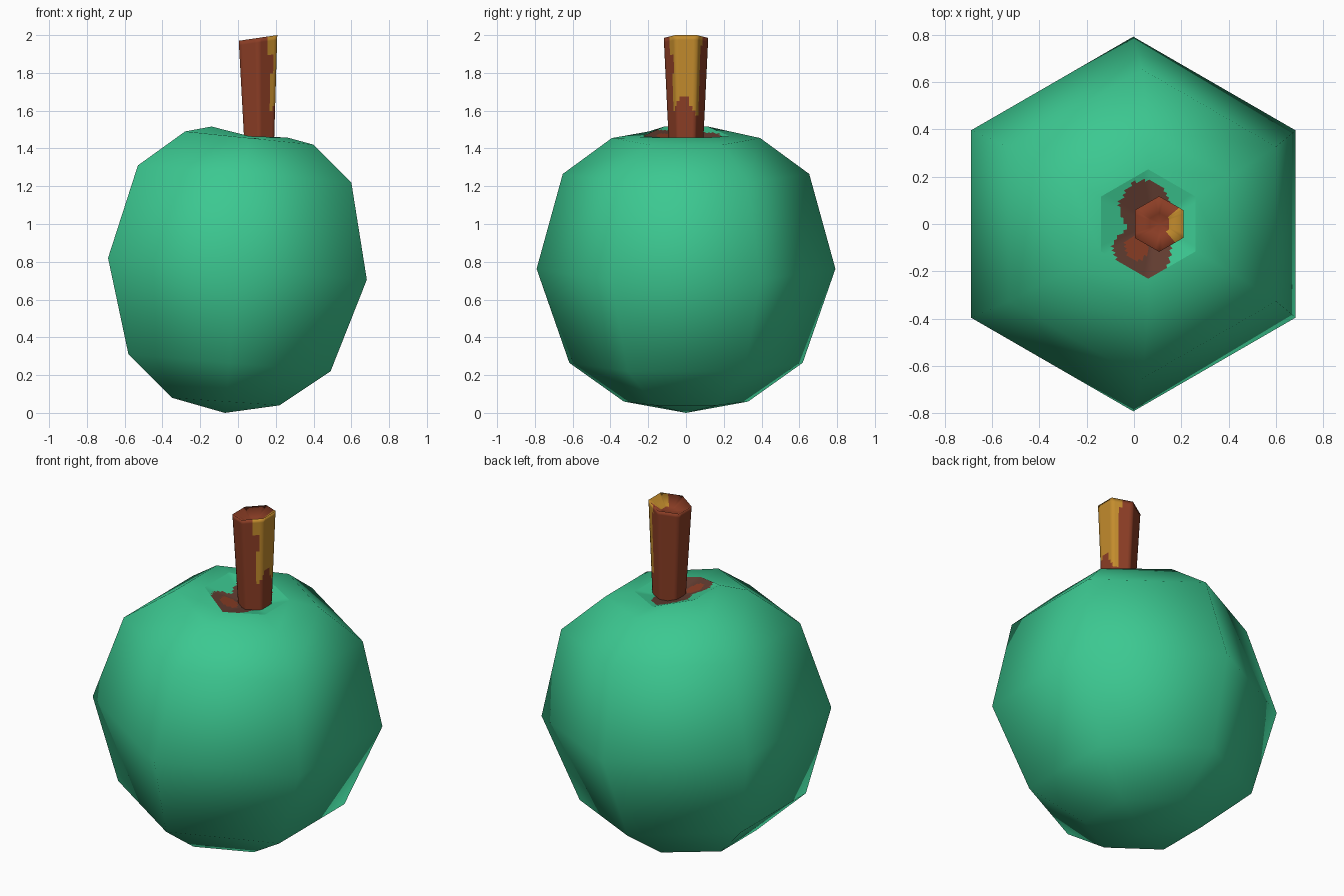
import bpy, bmesh, math
from mathutils import Vector

if "Cube" in bpy.data.objects:
    bpy.data.objects.remove(bpy.data.objects["Cube"])


def material(name, rgb):
    m = bpy.data.materials.new(name)
    m.diffuse_color = (*rgb, 1)
    m.use_nodes = True
    m.node_tree.nodes["Principled BSDF"].inputs["Base Color"].default_value = m.diffuse_color
    return m


GREEN = material("apple green", (0.045, 0.578, 0.283))
RUST = material("rust brown", (0.262, 0.048, 0.019))
OCHRE = material("ochre", (0.546, 0.262, 0.026))
BROWN = material("dark brown", (0.127, 0.048, 0.032))


def hex_ring(xl, zl, xr, zr, n=1, zmid=None):
    """Hexagon with flat sides at xl and xr, tilted from zl to zr; n points per side."""
    cx, half = (xl + xr) / 2, (xr - xl) / 2
    r = half / math.cos(math.pi / 6)
    zm = (zl + zr) / 2 if zmid is None else zmid
    corners = []
    for k in range(6):
        a = math.radians(30 + 60 * k)
        c = round(math.cos(a), 4)
        z = zm if c == 0 else (zr if c > 0 else zl)
        corners.append(Vector((cx + r * c, r * math.sin(a), z)))
    return [corners[k].lerp(corners[(k + 1) % 6], j / n) for k in range(6) for j in range(n)]


def loft(name, rings, mats, rule=None, start=None, end=None):
    """Skin rings from bottom to top, optionally closing to a tip point at each end."""
    bm = bmesh.new()
    loops = [[bm.verts.new(p) for p in ring] for ring in rings]
    n = len(loops[0])
    for a, b in zip(loops, loops[1:]):
        for i in range(n):
            j = (i + 1) % n
            bm.faces.new((a[i], a[j], b[j], b[i]))
    for tip, loop, flip in ((start, loops[0], True), (end, loops[-1], False)):
        if tip:
            v = bm.verts.new(tip)
            for i in range(n):
                p, q = loop[i], loop[(i + 1) % n]
                bm.faces.new((q, p, v) if flip else (p, q, v))
    for f in bm.faces:
        f.smooth = True
        if rule:
            f.material_index = rule(f.calc_center_median())
    me = bpy.data.meshes.new(name)
    bm.to_mesh(me)
    bm.free()
    for m in mats:
        me.materials.append(m)
    ob = bpy.data.objects.new(name, me)
    bpy.context.collection.objects.link(ob)
    return ob


# Apple body: tilted six-sided rings
RIM = (-0.14, 1.516, 0.26, 1.458)
loft("apple_body", [
    hex_ring(-0.35, 0.08, 0.22, 0.04),
    hex_ring(-0.58, 0.31, 0.49, 0.22),
    hex_ring(-0.688, 0.82, 0.682, 0.705),
    hex_ring(-0.53, 1.31, 0.60, 1.22),
    hex_ring(-0.28, 1.49, 0.40, 1.42),
    hex_ring(*RIM, zmid=1.465),
], [GREEN], start=Vector((-0.07, 0, 0)))


# Hollow around the stem, with a dark stain
def inside(p, x, y, rx, ry):
    return ((p.x - x) / rx) ** 2 + ((p.y - y) / ry) ** 2 < 1


def stain(p):
    if inside(p, 0.01, -0.10, 0.05, 0.05):
        return 2
    return int(inside(p, 0.035, -0.115, 0.122, 0.112)
               or inside(p, 0.045, 0.07, 0.105, 0.115))


rim = hex_ring(*RIM, n=10, zmid=1.465)
pit = Vector((0.08, 0, 1.42))
loft("stem_hollow", [[p.lerp(pit, i / 16) for p in rim] for i in range(16)],
     [GREEN, BROWN, RUST], stain, end=pit)


# Stem with an ochre patch on its right-hand side
def bark(p):
    y = p.y
    if p.x > 0.165 and -0.068 < y < 0.085 and p.z > 1.63 + 0.05 * math.sin(45 * y + 2) - 0.2 * y:
        return 1
    if p.z > 1.9 and p.x > 0.15 and y < 0:
        return 1
    return 0


bottom = hex_ring(0.035, 1.40, 0.19, 1.40, n=6)
top = hex_ring(0.004, 1.97, 0.208, 2.0, n=6)
rings = [[a.lerp(b, i / 24) for a, b in zip(bottom, top)] for i in range(25)]
rings.append(hex_ring(0.067, 1.935, 0.148, 1.945, n=6))
loft("stem", rings, [RUST, OCHRE], bark, end=Vector((0.108, 0, 1.94)))
